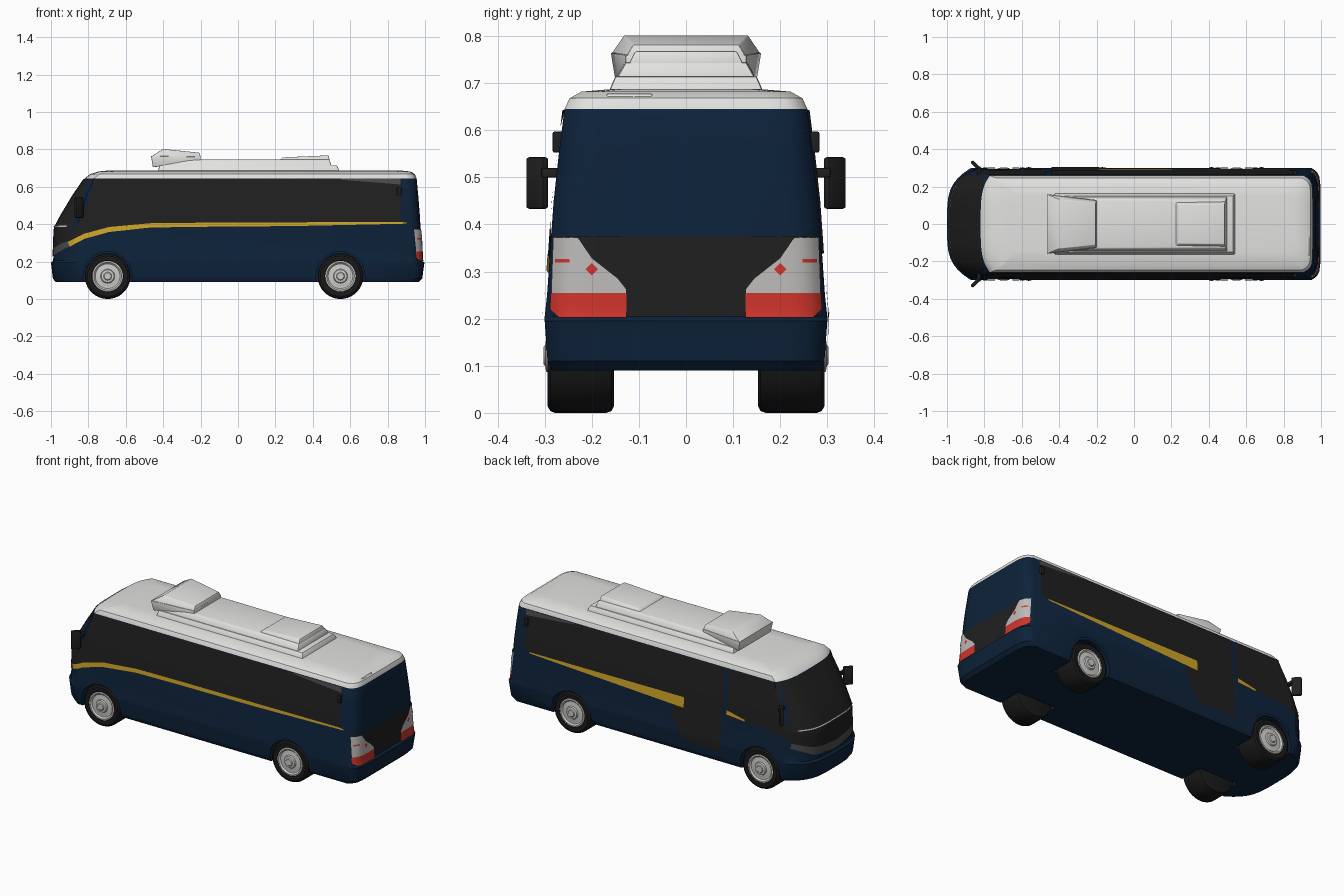
import bpy, bmesh, math
from mathutils import Vector

if "Cube" in bpy.data.objects:
    bpy.data.objects.remove(bpy.data.objects["Cube"])

def material(name, r, g, b):
    m = bpy.data.materials.new(name)
    m.diffuse_color = (r, g, b, 1)
    m.use_nodes = True
    m.node_tree.nodes["Principled BSDF"].inputs["Base Color"].default_value = m.diffuse_color
    return m

NAVY = material("navy paint", .004, .016, .042)
WHITE = material("white roof", .76, .76, .75)
BLACK = material("black glass", .014, .014, .014)
YELLOW = material("yellow stripe", .62, .37, .02)
RED = material("red lamp", .62, .035, .025)
LAMP = material("pale lamp", .50, .49, .48)
GREY = material("dark grey", .07, .07, .07)
SILVER = material("silver rim", .60, .60, .58)
RUBBER = material("tyre rubber", .010, .010, .010)

# Body profile: height, half width, nose x, tail x, nose rounding
PROFILE = [(.09, .285, -.975, .965, .12), (.11, .294, -.99, .985, .13),
           (.195, .300, -1.0, .997, .13), (.205, .300, -.988, .983, .13),
           (.25, .295, -.987, .982, .13), (.38, .286, -.982, .976, .12),
           (.45, .281, -.945, .972, .10), (.55, .270, -.885, .964, .075),
           (.645, .258, -.82, .955, .05), (.668, .247, -.79, .945, .05),
           (.682, .222, -.745, .92, .05), (.688, .15, -.68, .86, .05)]
WHEELS = [(x, s) for x in (-.697, .548) for s in (-1, 1)]

def section(z):
    z = min(max(z, PROFILE[0][0]), PROFILE[-1][0])
    for a, b in zip(PROFILE, PROFILE[1:]):
        if z <= b[0]:
            f = (z - a[0]) / (b[0] - a[0])
            return [p + (q - p) * f for p, q in zip(a, b)][1:]

def on_side(s, off):
    def point(x, z):
        w, xf, xr, b = section(z)
        t = min(1, max((x - xf) / b, 0) ** .25, 1)
        e = min(1, max((xr - x) / .05, 0) ** (1 / 12))
        return Vector((x, s * (w * min(t, e) + off), z))
    return point, Vector((0, s, 0))

def on_front(off):
    def point(y, z):
        w, xf, xr, b = section(z)
        return Vector((xf + b * min(1, abs(y) / w) ** 4 - off, y, z))
    return point, Vector((-1, 0, 0))

def on_rear(off):
    def point(y, z):
        w, xf, xr, b = section(z)
        return Vector((xr - .05 * min(1, abs(y) / w) ** 12 + off, y, z))
    return point, Vector((1, 0, 0))

def finish(name, bm, mats, angle=30):
    me = bpy.data.meshes.new(name)
    bm.to_mesh(me)
    bm.free()
    ob = bpy.data.objects.new(name, me)
    bpy.context.collection.objects.link(ob)
    for m in mats:
        me.materials.append(m)
    bpy.ops.object.select_all(action='DESELECT')
    ob.select_set(True)
    bpy.context.view_layer.objects.active = ob
    bpy.ops.object.shade_smooth_by_angle(angle=math.radians(angle))
    return ob

def resample(pts, k):
    out = [pts[0]]
    for a, b in zip(pts, pts[1:]):
        out += [tuple(p + (q - p) * i / k for p, q in zip(a, b)) for i in range(1, k + 1)]
    return out

def patch(name, lower, upper, surface, mat, k=6, nv=8):
    """Thin painted plate that hugs the body between two outlines."""
    point, outward = surface
    bm = bmesh.new()
    cols = []
    for a, b in zip(resample(lower, k), resample(upper, k)):
        cols.append([bm.verts.new(point(*[p + (q - p) * j / nv for p, q in zip(a, b)]))
                     for j in range(nv + 1)])
    for c, d in zip(cols, cols[1:]):
        for j in range(nv):
            bm.faces.new((c[j], d[j], d[j + 1], c[j + 1]))
    bmesh.ops.remove_doubles(bm, verts=bm.verts, dist=1e-5)
    bm.normal_update()
    if sum((f.normal * f.calc_area() for f in bm.faces), Vector()).dot(outward) < 0:
        bmesh.ops.reverse_faces(bm, faces=bm.faces[:])
    return finish(name, bm, [mat])

def frustum(name, bottom, z0, top, z1, mat, bevel=.006):
    """Tapered block; each rectangle is x0, x1, half width front, half width rear."""
    bm = bmesh.new()
    rings = []
    for (x0, x1, f, r), zz in ((bottom, z0), (top, z1)):
        z = zz if isinstance(zz, tuple) else (zz, zz)
        rings.append([bm.verts.new(v) for v in ((x0, -f, z[0]), (x1, -r, z[1]), (x1, r, z[1]), (x0, f, z[0]))])
    lo, hi = rings
    bm.faces.new(lo)
    bm.faces.new(hi)
    for i in range(4):
        bm.faces.new((lo[i], lo[(i + 1) % 4], hi[(i + 1) % 4], hi[i]))
    bmesh.ops.recalc_face_normals(bm, faces=bm.faces)
    bmesh.ops.bevel(bm, geom=bm.edges[:], offset=bevel, segments=2, affect='EDGES', profile=.5)
    return finish(name, bm, [mat])

def lathe(name, x, s, pts, mat, n=36):
    bm = bmesh.new()
    rings = [[bm.verts.new((x + r * math.cos(i * math.tau / n), s * y, .122 + r * math.sin(i * math.tau / n)))
              for i in range(n)] for r, y in pts]
    for a, b in zip(rings, rings[1:]):
        for i in range(n):
            bm.faces.new((a[i], a[(i + 1) % n], b[(i + 1) % n], b[i]))
    bm.faces.new(rings[0])
    bm.faces.new(rings[-1])
    bmesh.ops.recalc_face_normals(bm, faces=bm.faces)
    return finish(name, bm, [mat])

# Body shell: plan outlines stacked by height, white above the gutter line
bm = bmesh.new()
half = [0, .25, .45, .6, .72, .82, .9, .96, 1]
nose = [-t for t in half[:0:-1]] + half
half = [0, .4, .7, .84, .91, .95, .98, 1]
tail = half[:0:-1] + [-t for t in half]
rings = []
for z, w, xf, xr, b in PROFILE:
    pts = [(xf + b * t ** 4, w * t, z) for t in nose] + [(xr - .05 * t ** 12, w * t, z) for t in tail]
    rings.append([bm.verts.new(p) for p in pts])
for a, b in zip(rings, rings[1:]):
    for i in range(len(a)):
        j = (i + 1) % len(a)
        bm.faces.new((a[i], a[j], b[j], b[i]))
bm.faces.new(rings[0])
bm.faces.new(rings[-1])
for f in bm.faces:
    f.material_index = int(f.calc_center_median().z > .645)
bmesh.ops.recalc_face_normals(bm, faces=bm.faces)
body = finish("body", bm, [NAVY, WHITE])

# Wheel wells
for x, s in WHEELS:
    bpy.ops.mesh.primitive_cylinder_add(vertices=40, radius=.132, depth=.19, location=(x, s * .235, .122),
                                        rotation=(math.pi / 2, 0, 0))
    cutter = bpy.context.object
    cutter.hide_render = True
    bpy.context.view_layer.objects.active = body
    mod = body.modifiers.new("well", 'BOOLEAN')
    mod.object, mod.operation, mod.solver = cutter, 'DIFFERENCE', 'EXACT'
    bpy.ops.object.modifier_apply(modifier=mod.name)
    bpy.data.objects.remove(cutter)

# Wheels and arch lips
for x, s in WHEELS:
    lathe("tyre", x, s, [(.078, .284), (.084, .292), (.108, .294), (.118, .288), (.122, .278),
                         (.122, .17), (.118, .158), (.108, .153), (.03, .153)], RUBBER)
    lathe("rim", x, s, [(.083, .284), (.082, .2925), (.074, .294), (.066, .286), (.062, .2855), (.046, .290),
                        (.038, .290), (.034, .297), (.022, .299), (.018, .303), (.004, .303)], SILVER)
    arc = [math.radians(a) for a in range(0, 181, 15)]
    patch("arch_lip", [(x + .131 * math.cos(a), .122 + .131 * math.sin(a)) for a in arc],
          [(x + .15 * math.cos(a), .122 + .147 * math.sin(a)) for a in arc], on_side(s, .005), NAVY, 2, 2)

# Plain side: swooping stripe with one long window band above it
top = [(-.91, .305), (-.82, .350), (-.69, .385), (-.47, .405), (-.2, .408), (.3, .410), (.87, .413), (.9, .408)]
low = [(-.90, .280), (-.82, .322), (-.69, .358), (-.47, .382), (-.2, .386), (.3, .390), (.87, .402), (.9, .403)]
patch("stripe", low, top, on_side(-1, .005), YELLOW, 4, 2)
patch("side_window", top[:7], [(-.80, .5), (-.775, .643), (-.69, .643), (-.47, .643), (-.2, .643), (.3, .643),
                               (.87, .643)], on_side(-1, .004), BLACK)

# Door side: window band, tapered stripe, door, front window
patch("side_window", [(-.19, .40), (.83, .405), (.87, .41)], [(-.19, .643), (.83, .643), (.87, .643)],
      on_side(1, .004), BLACK)
patch("stripe", [(-.19, .350), (.83, .401)], [(-.19, .412), (.83, .408)], on_side(1, .006), YELLOW, 10, 3)
patch("door", [(-.44, .155), (-.19, .155), (-.11, .31)], [(-.44, .643), (-.19, .643), (-.11, .40)],
      on_side(1, .004), BLACK, 4, 20)
patch("front_side_window", [(-.90, .325), (-.75, .37), (-.47, .375)], [(-.785, .643), (-.69, .643), (-.47, .643)],
      on_side(1, .004), BLACK, 6, 10)
patch("stripe_tip", [(-.59, .375), (-.47, .385)], [(-.59, .385), (-.47, .410)], on_side(1, .006), YELLOW, 3, 2)
for s in (-1, 1):
    patch("window_trim", [(.55, .638), (.87, .612)], [(.55, .643), (.87, .643)], on_side(s, .006), GREY, 4, 2)

# Front: windscreen, chrome line, dark grille and lamp band
patch("windscreen", [(-.272, .39), (.272, .39)], [(-.238, .642), (.238, .642)], on_front(.004), BLACK, 32, 12)
edge = [(-.276, .315), (-.18, .28), (0, .262), (.18, .28), (.276, .315)]
patch("grille", edge, [(y, .39) for y, z in edge], on_front(.004), BLACK, 8, 6)
patch("chrome_line", [(-.25, .386), (.25, .386)], [(-.25, .392), (.25, .392)], on_front(.008), LAMP, 24, 2)
patch("headlamp_band", [(-.278, .285), (-.18, .235), (0, .218), (.18, .235), (.278, .285)], edge,
      on_front(.004), GREY, 8, 5)

# Rear: dark panel and corner lamps
patch("rear_panel", [(-.28, .206), (.28, .206)], [(-.278, .375), (.278, .375)], on_rear(.003), BLACK, 32, 8)
for s in (-1, 1):
    surf = on_rear(.006)
    patch("rear_lamp", [(s * y, .255) for y in (.127, .145, .20, .23, .286)],
          [(s * .127, .262), (s * .145, .285), (s * .20, .328), (s * .23, .372), (s * .282, .372)], surf, LAMP, 5, 6)
    patch("brake_lamp", [(s * .126, .203), (s * .27, .203), (s * .289, .22)],
          [(s * .126, .255), (s * .27, .255), (s * .287, .255)], surf, RED, 8, 4)
    patch("lamp_dot", [(s * .187, .305), (s * .2, .292), (s * .213, .305)],
          [(s * .187, .305), (s * .2, .318), (s * .213, .305)], on_rear(.008), RED, 3, 2)
    patch("lamp_bar", [(s * .247, .319), (s * .278, .319)], [(s * .247, .327), (s * .278, .327)],
          on_rear(.008), RED, 6, 2)

# Mirrors and rear marker lamps
for s in (-1, 1):
    m = frustum("mirror", (-.009, .009, .027, .027), -.055, (-.009, .009, .027, .027), .055, BLACK)
    m.location = (-.85, s * .316, .488)
    m.rotation_euler.z = s * math.radians(45)
    a = frustum("mirror_arm", (-.01, .01, .022, .022), -.01, (-.01, .01, .022, .022), .01, BLACK, .003)
    a.location = (-.83, s * .285, .51)
    k = frustum("marker_lamp", (-.011, .011, .012, .012), -.022, (-.011, .011, .012, .012), .022, BLACK, .003)
    k.location = (.862, s * .271, .575)

# Roof air unit
frustum("air_unit_base", (-.43, .545, .167, .167), .675, (-.42, .53, .150, .150), .715, WHITE)
frustum("air_unit_deck", (-.42, .50, .148, .148), .71, (-.40, .49, .132, .128), .745, WHITE)
frustum("air_unit_front_pod", (-.455, -.2, .150, .128), (.705, .73), (-.465, -.2, .160, .128), (.765, .76), WHITE, .003)
frustum("air_unit_pod_top", (-.463, -.2, .158, .126), (.763, .758), (-.40, -.205, .132, .112), (.802, .782), WHITE, .003)
frustum("air_unit_rear_pod", (.22, .49, .118, .122), .74, (.24, .485, .105, .108), (.757, .768), WHITE, .004)
frustum("roof_vent", (.86, .945, .05, .05), .655, (.87, .935, .048, .048), .678, WHITE, .003).location.y = -.12
